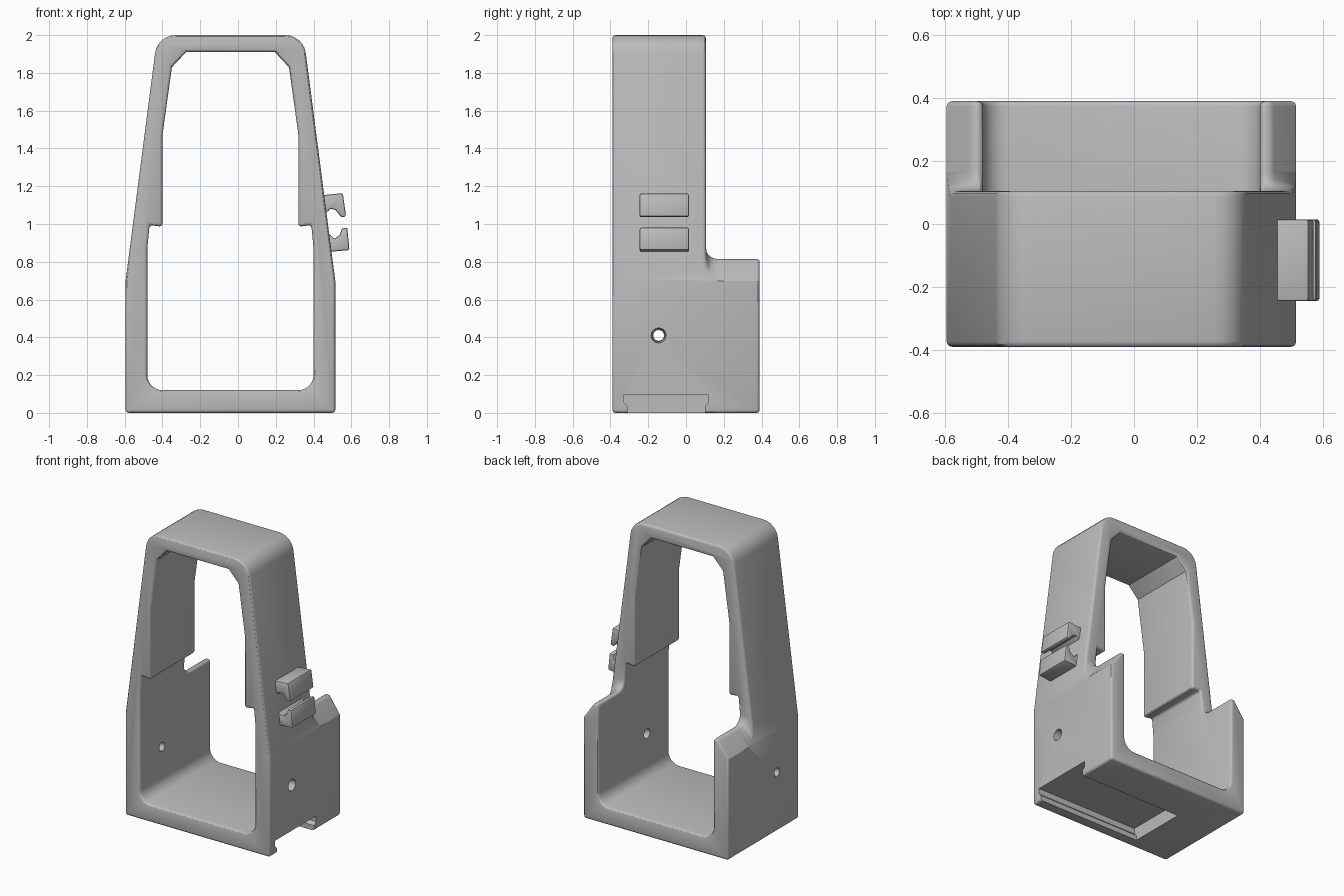
import bpy, bmesh, math
from mathutils import Matrix

if "Cube" in bpy.data.objects:
    bpy.data.objects.remove(bpy.data.objects["Cube"])

CX = -0.04  # centre line of the frame

grey = bpy.data.materials.new("light grey plastic")
grey.use_nodes = True
grey.diffuse_color = (0.5, 0.5, 0.5, 1)
grey.node_tree.nodes["Principled BSDF"].inputs["Base Color"].default_value = (0.5, 0.5, 0.5, 1)


def finish(bm, name):
    bmesh.ops.recalc_face_normals(bm, faces=bm.faces)
    me = bpy.data.meshes.new(name)
    bm.to_mesh(me)
    bm.free()
    me.materials.append(grey)
    ob = bpy.data.objects.new(name, me)
    bpy.context.collection.objects.link(ob)
    return ob


def prism(name, pts, y0, y1, edge_round=0.0):
    """Extrude an xz outline along y; edge_round softens the rim at y0."""
    bm = bmesh.new()
    face = bm.faces.new([bm.verts.new((x, y0, z)) for x, z in pts])
    rim = list(face.edges)
    res = bmesh.ops.extrude_face_region(bm, geom=[face], use_keep_orig=True)
    top = [v for v in res["geom"] if isinstance(v, bmesh.types.BMVert)]
    bmesh.ops.translate(bm, verts=top, vec=(0, y1 - y0, 0))
    bmesh.ops.recalc_face_normals(bm, faces=bm.faces)
    if edge_round:
        bmesh.ops.bevel(bm, geom=rim, offset=edge_round, segments=4, profile=0.5, affect='EDGES')
    return finish(bm, name)


def mirrored(half):
    """Close a right-hand half outline around the centre line."""
    return [(CX + x, z) for x, z in half] + [(CX - x, z) for x, z in reversed(half)]


def arc(cx, cz, r, a0, a1, n=6):
    return [(cx + r * math.cos(math.radians(a0 + (a1 - a0) * i / n)),
             cz + r * math.sin(math.radians(a0 + (a1 - a0) * i / n))) for i in range(n + 1)]


def apply(ob, mod):
    bpy.ops.object.select_all(action='DESELECT')
    bpy.context.view_layer.objects.active = ob
    ob.select_set(True)
    bpy.ops.object.modifier_apply(modifier=mod.name)


def cut(ob, cutter):
    cutter.hide_render = True
    mod = ob.modifiers.new("cut", 'BOOLEAN')
    mod.operation = 'DIFFERENCE'
    mod.solver = 'EXACT'
    mod.object = cutter
    apply(ob, mod)
    bpy.data.objects.remove(cutter)


def soften(ob, width, angle, segments=3):
    mod = ob.modifiers.new("soften", 'BEVEL')
    mod.width = width
    mod.segments = segments
    mod.limit_method = 'ANGLE'
    mod.angle_limit = math.radians(angle)
    mod.use_clamp_overlap = False
    apply(ob, mod)


def smooth(ob):
    bpy.ops.object.select_all(action='DESELECT')
    bpy.context.view_layer.objects.active = ob
    ob.select_set(True)
    bpy.ops.object.shade_smooth_by_angle(angle=math.radians(30))


# Tapered frame with a stepped opening
outer = [(0.555, 0), (0.555, 0.7)] + arc(0.29, 1.89, 0.11, 8, 90)
frame = prism("frame", mirrored(outer), -0.39, 0.39)
inner = arc(0.36, 0.2, 0.08, -90, 0) + [
    (0.44, 0.87), (0.428, 0.995), (0.36, 0.985), (0.36, 1.47), (0.31, 1.83), (0.235, 1.91)]
cut(frame, prism("opening_cutter", mirrored(inner), -0.6, 0.6))

# Low back part with sloped shoulders
shoulder = [(0.7, 2.2), (0.7, 0.49), (0.475, 0.815)]
cut(frame, prism("shoulder_cutter", mirrored(shoulder), 0.105, 0.6, 0.06))
soften(frame, 0.017, 50)

# Undercut slot in the base, open on the left side
slot_half = [(0.205, -0.05), (0.205, 0.035), (0.225, 0.055), (0.225, 0.095)]
bm = bmesh.new()
outline = slot_half + [(-y, z) for y, z in reversed(slot_half)]
face = bm.faces.new([bm.verts.new((-0.28, y - 0.105, z)) for y, z in outline])
res = bmesh.ops.extrude_face_region(bm, geom=[face], use_keep_orig=True)
bmesh.ops.translate(bm, verts=[v for v in res["geom"] if isinstance(v, bmesh.types.BMVert)],
                    vec=(1, 0, 0))
cut(frame, finish(bm, "slot_cutter"))

# Cross holes through both side walls, wider on the left
for x, radius in ((-0.54, 0.03), (0.46, 0.045)):
    bm = bmesh.new()
    bmesh.ops.create_cone(bm, cap_ends=True, segments=16, radius1=0.028, radius2=radius, depth=0.3,
                          matrix=Matrix.Translation((x, -0.145, 0.41)) @ Matrix.Rotation(math.pi / 2, 4, 'Y'))
    cut(frame, finish(bm, "hole_cutter"))
smooth(frame)

# Pair of hooked clips on the left side
clips = {
    "upper_clip": [(0.42, 1.15), (0.555, 1.163), (0.572, 1.04), (0.548, 1.035),
                   (0.515, 1.075), (0.49, 1.08), (0.46, 1.055), (0.43, 1.05)],
    "lower_clip": [(0.46, 0.85), (0.59, 0.862), (0.578, 0.983), (0.55, 0.975),
                   (0.54, 0.945), (0.51, 0.92), (0.485, 0.945), (0.45, 0.95)],
}
for name, pts in clips.items():
    clip = prism(name, pts, -0.245, 0.015)
    soften(clip, 0.009, 60, 2)
    smooth(clip)
